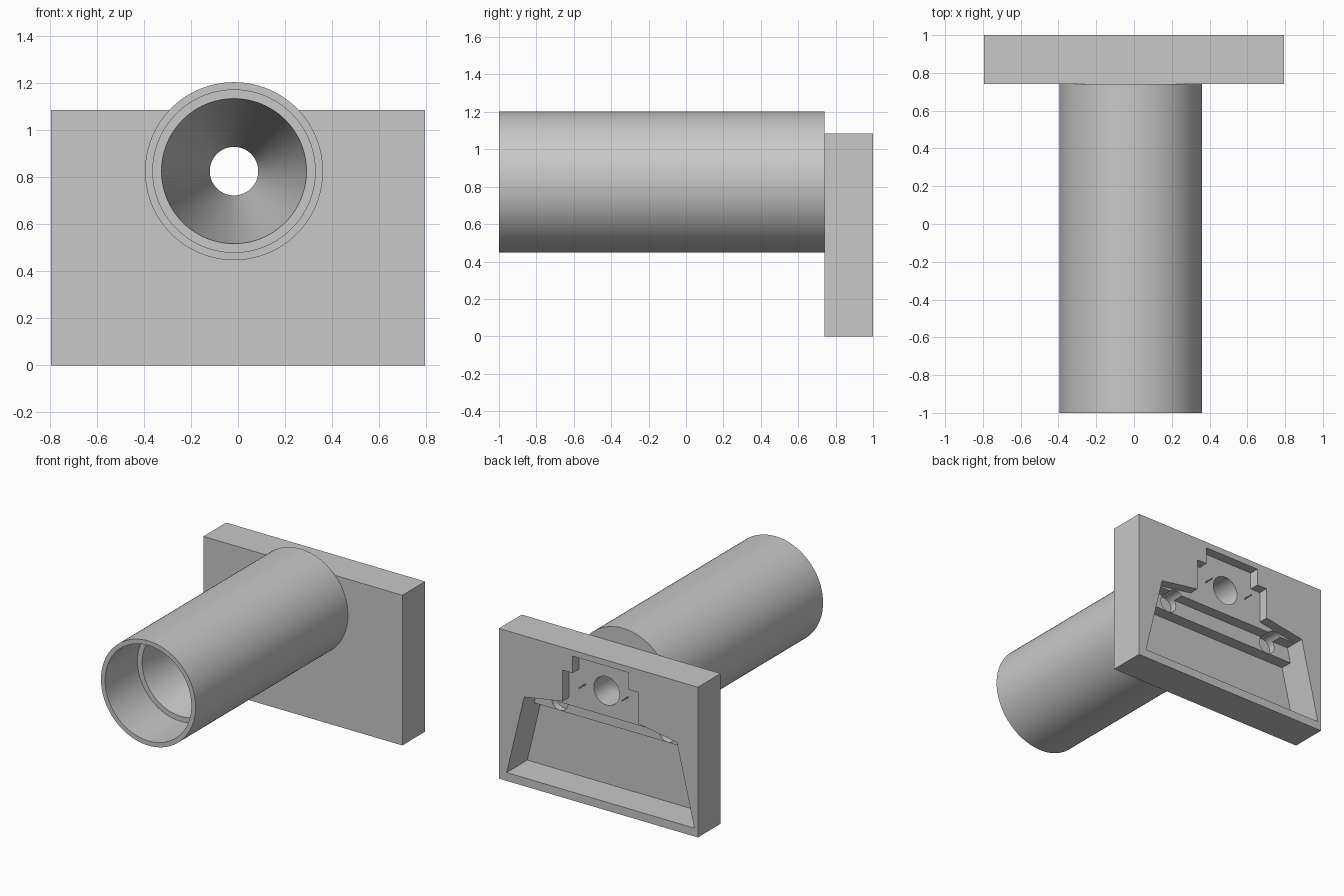
import bpy, bmesh, math

cube = bpy.data.objects.get("Cube")
if cube:
    bpy.data.objects.remove(cube, do_unlink=True)

CX, CZ = -0.017, 0.825          # tube axis
FRONT, BACK = 0.74, 1.0         # plate faces along y
BORE, SIDES = 0.103, 96

grey = bpy.data.materials.new("plain grey")
grey.use_nodes = True
grey.diffuse_color = (0.58, 0.58, 0.58, 1)
grey.node_tree.nodes["Principled BSDF"].inputs["Base Color"].default_value = grey.diffuse_color


def finish(bm, name):
    bmesh.ops.recalc_face_normals(bm, faces=bm.faces[:])
    mesh = bpy.data.meshes.new(name)
    bm.to_mesh(mesh)
    bm.free()
    mesh.materials.append(grey)
    obj = bpy.data.objects.new(name, mesh)
    bpy.context.collection.objects.link(obj)
    return obj


def prism(name, outline, y0, y1):
    """Extrude an (x, z) outline along y."""
    bm = bmesh.new()
    face = bm.faces.new([bm.verts.new((x, y0, z)) for x, z in outline])
    new = bmesh.ops.extrude_face_region(bm, geom=[face])["geom"]
    bmesh.ops.translate(bm, vec=(0, y1 - y0, 0),
                        verts=[v for v in new if isinstance(v, bmesh.types.BMVert)])
    return finish(bm, name)


def circle(x, z, r, n=SIDES):
    return [(x + r * math.cos(math.tau * i / n), z + r * math.sin(math.tau * i / n))
            for i in range(n)]


def mirrored(half):
    """Close a right-hand outline, bottom to top, about the tube axis."""
    return [(CX + x, z) for x, z in half] + [(CX - x, z) for x, z in reversed(half)]


def lathe(name, profile):
    """Spin a closed (radius, y) loop about the tube axis."""
    bm = bmesh.new()
    rings = [[bm.verts.new((x, y, z)) for x, z in circle(CX, CZ, r)] for r, y in profile]
    for a, b in zip(rings, rings[1:] + rings[:1]):
        for i in range(SIDES):
            j = (i + 1) % SIDES
            bm.faces.new((a[i], a[j], b[j], b[i]))
    return finish(bm, name)


def cut(target, cutter):
    mod = target.modifiers.new("cut", 'BOOLEAN')
    mod.operation, mod.solver, mod.object = 'DIFFERENCE', 'EXACT', cutter
    bpy.context.view_layer.objects.active = target
    bpy.ops.object.modifier_apply(modifier=mod.name)
    bpy.data.objects.remove(cutter, do_unlink=True)


# Mounting plate
plate = prism("mounting_plate", [(-0.795, 0), (0.795, 0), (0.795, 1.085), (-0.795, 1.085)],
              FRONT, BACK)

# Stepped pocket in the back: each lower step is deeper
LOW, SHOULDER, STEP = 0.06, 0.643, 0.537
def half_width(z):
    return 0.75 - 0.14 * (z - LOW) / (SHOULDER - LOW)

base = [(half_width(LOW), LOW)]
shoulder = base + [(half_width(SHOULDER), SHOULDER)]
tower = shoulder + [(0.302, 0.694), (0.302, 0.92), (0.222, 0.92), (0.222, 1.042)]
lower = base + [(half_width(STEP), STEP)]
for half, depth in ((tower, 0.07), (shoulder, 0.15), (lower, 0.236)):
    cut(plate, prism("pocket_cutter", mirrored(half), BACK - depth, BACK + 0.1))

# Blind screw holes and the central bore
for side in (-1, 1):
    cut(plate, prism("screw_cutter", circle(CX + side * 0.43, 0.603, 0.065, 32),
                     BACK - 0.2, BACK + 0.1))
cut(plate, prism("bore_cutter", circle(CX, CZ, BORE), FRONT - 0.1, BACK + 0.1))

# Tube with a counterbored mouth and a tapering inside
tube = lathe("tube", [(0.378, FRONT), (0.378, -1), (0.345, -1), (0.345, -0.63),
                      (0.308, -0.63), (BORE, FRONT)])

# Thin pins either side of the bore
pins = [prism(name, circle(CX + side * 0.171, CZ, 0.005, 8), BACK - 0.075, BACK)
        for name, side in (("left_pin", 1), ("right_pin", -1))]

bpy.ops.object.select_all(action='DESELECT')
for obj in [plate, tube] + pins:
    obj.select_set(True)
bpy.context.view_layer.objects.active = tube
bpy.ops.object.shade_smooth_by_angle(angle=math.radians(30))
